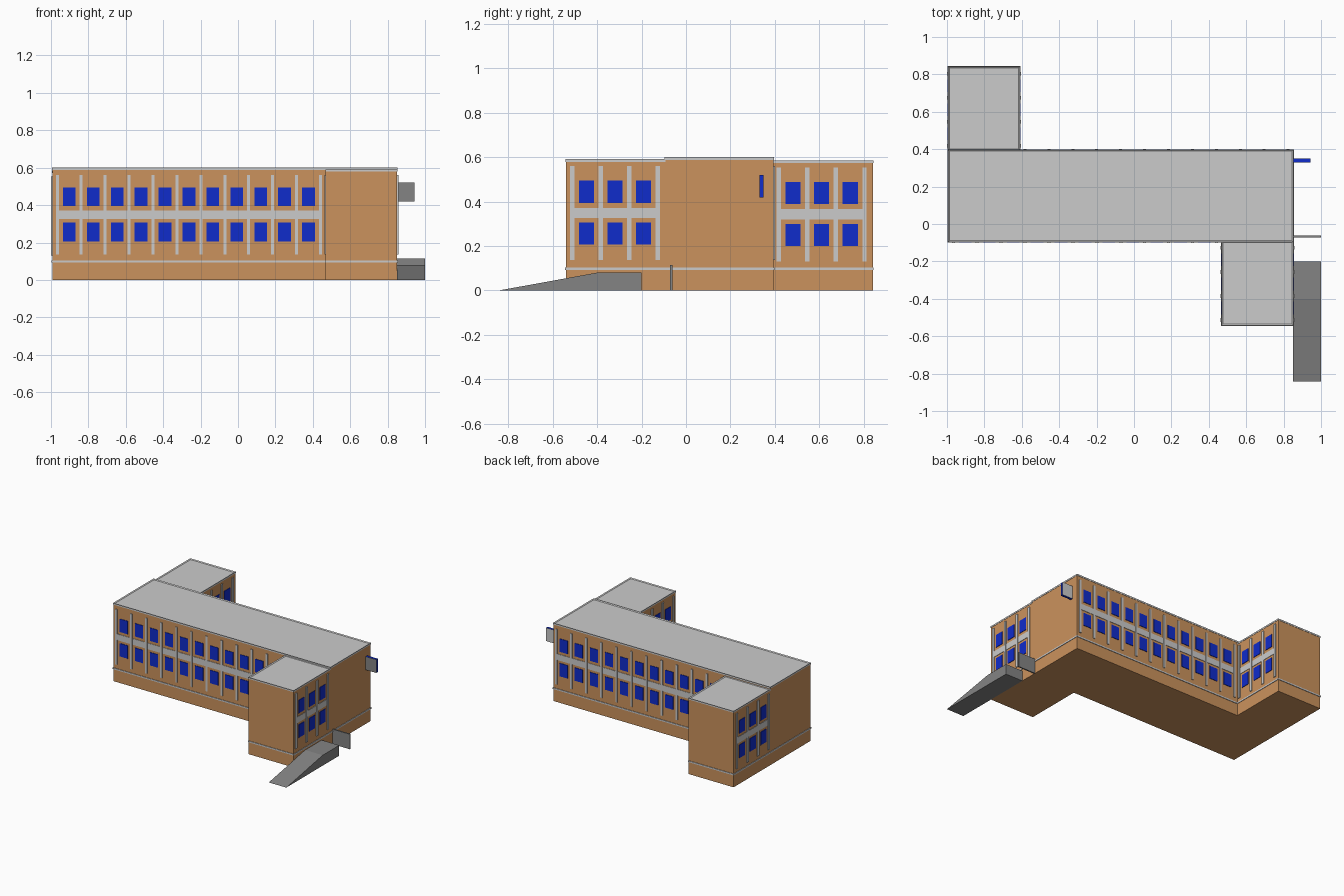
import bpy, bmesh
from mathutils import Vector

if "Cube" in bpy.data.objects:
    bpy.data.objects.remove(bpy.data.objects["Cube"])


def material(name, r, g, b):
    m = bpy.data.materials.new(name)
    m.use_nodes = True
    m.diffuse_color = (r, g, b, 1)
    m.node_tree.nodes["Principled BSDF"].inputs["Base Color"].default_value = (r, g, b, 1)
    return m


BRICK = material("tan brick", 0.60, 0.29, 0.11)
PALE = material("pale grey", 0.60, 0.60, 0.60)
BLUE = material("window blue", 0.005, 0.025, 0.60)
CONCRETE = material("dark concrete", 0.23, 0.23, 0.23)


def add_box(bm, lo, hi):
    """Axis-aligned box between two corners."""
    lo, hi = Vector(lo), Vector(hi)
    verts = bmesh.ops.create_cube(bm, size=1)["verts"]
    for v in verts:
        v.co = (lo + hi) / 2 + v.co * (hi - lo)
    return verts


def finish(name, bm, *mats):
    bmesh.ops.recalc_face_normals(bm, faces=bm.faces)
    mesh = bpy.data.meshes.new(name)
    bm.to_mesh(mesh)
    bm.free()
    for m in mats:
        mesh.materials.append(m)
    obj = bpy.data.objects.new(name, mesh)
    bpy.context.collection.objects.link(obj)
    return obj


def box(name, lo, hi, *mats):
    bm = bmesh.new()
    add_box(bm, lo, hi)
    return finish(name, bm, *mats)


def block(name, x0, x1, y0, y1, top):
    """Brick volume with a base stripe and a shallow rimmed roof."""
    box(name + "_walls", (x0, y0, 0), (x1, y1, top - 0.011), BRICK)
    e = 0.004
    box(name + "_stripe", (x0 - e, y0 - e, 0.093), (x1 + e, y1 + e, 0.104), PALE)
    bm = bmesh.new()
    e = 0.002
    add_box(bm, (x0 - e, y0 - e, top - 0.012), (x1 + e, y1 + e, top))
    bm.normal_update()
    roof = max(bm.faces, key=lambda f: f.calc_center_median().z)
    bmesh.ops.inset_region(bm, faces=[roof], thickness=0.011)
    bmesh.ops.translate(bm, verts=roof.verts, vec=(0, 0, -0.006))
    finish(name + "_roof", bm, PALE)


def facade(name, axis, wall, out, start, pitch, count, dz=0):
    """Rows of windows between pilasters along one wall; axis is the run direction."""
    def piece(bm, a, b, z0, z1, depth):
        d0, d1 = wall - out * 0.004, wall + out * depth
        lo, hi = ((a, d0), (b, d1)) if axis == "x" else ((d0, a), (d1, b))
        add_box(bm, (*lo, z0 + dz), (*hi, z1 + dz))

    windows, pilasters, band = bmesh.new(), bmesh.new(), bmesh.new()
    half = 0.008 if axis == "x" else 0.010
    for i in range(count + 1):
        c = start + i * pitch
        piece(pilasters, c - half, c + half, 0.136, 0.56, 0.006)
        if i < count:
            mid = c + pitch / 2
            for z in (0.206, 0.394):
                piece(windows, mid - 0.034, mid + 0.034, z, z + 0.1, 0.004)
    end = start + count * pitch
    piece(band, min(start, end), max(start, end), 0.325, 0.372, 0.003)
    finish(name + "_windows", windows, BLUE)
    finish(name + "_pilasters", pilasters, PALE)
    finish(name + "_band", band, PALE)


# Main block and the two wings at opposite corners
X0, X1, Y0, Y1 = -0.993, 0.851, -0.095, 0.395
WING, DEPTH = 0.382, 0.446
block("main_block", X0, X1, Y0, Y1, 0.6)
block("front_wing", X1 - WING, X1, Y0 - DEPTH, Y0 + 0.001, 0.591)
block("back_wing", X0, X0 + WING, Y1 - 0.001, Y1 + DEPTH, 0.585)

# Long facades
facade("front_facade", "x", Y0, -1, -0.966, 0.1279, 11)
facade("back_facade", "x", Y1, 1, X0 + X1 + 0.966, -0.1279, 11)

# Both sides of each wing
for side, x, out in (("right", X1 - WING, -1), ("left", X1, 1)):
    facade("front_wing_" + side, "y", x, out, -0.513, 0.1285, 3)
for side, x, out in (("right", X0, -1), ("left", X0 + WING, 1)):
    facade("back_wing_" + side, "y", x, out, 0.418, 0.1285, 3, -0.006)

# Entrance ramp: side profile extruded across its width
bm = bmesh.new()
profile = [(-0.842, 0), (-0.2, 0), (-0.2, 0.08), (-0.4, 0.08)]
side = bm.faces.new([bm.verts.new((X1, y, z)) for y, z in profile])
ext = bmesh.ops.extrude_face_region(bm, geom=[side])["geom"]
bmesh.ops.translate(bm, vec=(1 - X1, 0, 0),
                    verts=[v for v in ext if isinstance(v, bmesh.types.BMVert)])
finish("entrance_ramp", bm, CONCRETE)

# Low screen wall beyond the ramp
box("screen_wall", (X1, -0.071, 0), (1, -0.061, 0.115), CONCRETE)

# Projecting sign: blue edges, dark front and pale back
sign = box("projecting_sign", (X1 + 0.003, 0.33, 0.418), (0.944, 0.35, 0.52),
           BLUE, CONCRETE, PALE)
for p in sign.data.polygons:
    if abs(p.normal.y) > 0.5:
        p.material_index = 1 if p.normal.y < 0 else 2
